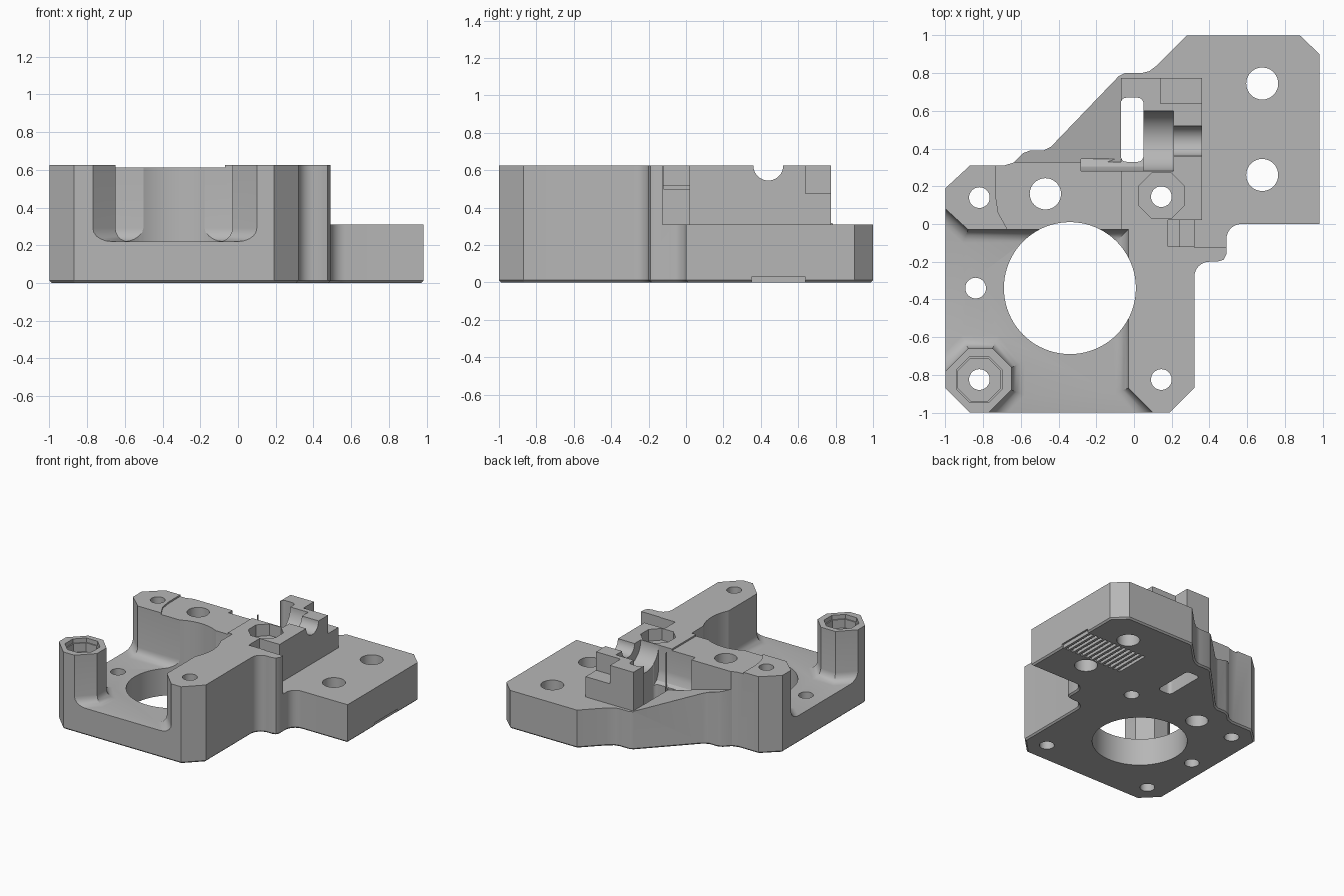
import bpy, bmesh
from math import cos, sin, pi, radians

cube = bpy.data.objects.get("Cube")
if cube:
    bpy.data.objects.remove(cube, do_unlink=True)

grey = bpy.data.materials.new("light_grey_plastic")
grey.use_nodes = True
colour = (0.47, 0.47, 0.47, 1)
grey.diffuse_color = colour
grey.node_tree.nodes["Principled BSDF"].inputs["Base Color"].default_value = colour


def arc(cx, cy, r, a0, a1, n):
    """Points along an arc, angles in degrees."""
    return [(cx + r * cos(radians(a0 + (a1 - a0) * i / n)),
             cy + r * sin(radians(a0 + (a1 - a0) * i / n))) for i in range(n + 1)]


def circle(cx, cy, r, n=32, turn=0):
    return arc(cx, cy, r, turn, turn + 360 * (n - 1) / n, n - 1)


def rect(x0, x1, y0, y1):
    return [(x0, y0), (x1, y0), (x1, y1), (x0, y1)]


def prism(name, outlines, lo, hi, axis="z", bevel=0, segments=1):
    """Extrude outlines along an axis; optionally bevel the rim at lo."""
    place = {"z": lambda a, b, h: (a, b, h),
             "x": lambda a, b, h: (h, a, b),
             "y": lambda a, b, h: (a, h, b)}[axis]
    bm = bmesh.new()
    rims = []
    for pts in outlines:
        low = [bm.verts.new(place(a, b, lo)) for a, b in pts]
        top = [bm.verts.new(place(a, b, hi)) for a, b in pts]
        base = bm.faces.new(low)
        bm.faces.new(top)
        for i in range(len(pts)):
            j = (i + 1) % len(pts)
            bm.faces.new((low[i], low[j], top[j], top[i]))
        rims += list(base.edges)
    bmesh.ops.recalc_face_normals(bm, faces=bm.faces)
    if bevel:
        bmesh.ops.bevel(bm, geom=rims, offset=bevel, segments=segments,
                        profile=0.5, affect="EDGES", clamp_overlap=False)
    mesh = bpy.data.meshes.new(name)
    bm.to_mesh(mesh)
    bm.free()
    mesh.materials.append(grey)
    obj = bpy.data.objects.new(name, mesh)
    bpy.context.collection.objects.link(obj)
    return obj


# Main housing block, with rounded inner corners on the right side
outline = ([(-0.87, -1), (0.19, -1), (0.32, -0.87)]
           + arc(0.40, -0.28, 0.08, 180, 90, 8)
           + [(0.44, -0.2), (0.475, -0.19), (0.49, -0.16)]
           + arc(0.57, -0.08, 0.08, 180, 90, 8)
           + [(0.985, 0), (0.985, 0.9), (0.88, 1), (0.28, 1)]
           + [(0.12, 0.84), (0.08, 0.81), (0.04, 0.8), (-0.05, 0.8), (-0.08, 0.785)]
           + [(-0.44, 0.41), (-0.48, 0.39), (-0.55, 0.39), (-0.59, 0.375)]
           + [(-0.64, 0.325), (-0.69, 0.31), (-0.87, 0.31), (-1, 0.19), (-1, -0.87)])
body = prism("housing_body", [outline], 0, 0.625, bevel=0.012)


def cut(*args, **kw):
    cutter = prism("cutter", *args, **kw)
    cutter.hide_render = True
    mod = body.modifiers.new("cut", "BOOLEAN")
    mod.operation = "DIFFERENCE"
    mod.solver = "EXACT"
    mod.object = cutter
    bpy.context.view_layer.objects.active = body
    bpy.ops.object.modifier_apply(modifier=mod.name)
    bpy.data.objects.remove(cutter, do_unlink=True)


# Low mounting plate around the tower
cut([[(0.32, -0.125), (1.2, -0.125), (1.2, 1.2), (-0.08, 1.2),
      (-0.08, 0.775), (0.36, 0.775), (0.36, 0.02), (0.32, 0.02)]], 0.31, 1)
# Sloped ledge along the diagonal back wall, and the cove above it
cut([[(-0.07, 0.312), (-0.07, 1), (-0.75, 1), (-0.75, 0.5)]], 0.33, 1.2, axis="y")
cut([[(0.28, 1), (0.28, 0.43), (0.287, 0.39), (0.305, 0.35), (0.345, 0.32), (0.345, 1)]],
    -0.28, 0.05, axis="x")
# Slightly lowered top of the back bridge
cut([[(-0.07, -0.2), (-0.07, 0.5), (-0.735, 0.5), (-0.735, 0.16),
      (-0.72, 0.06), (-0.67, -0.03), (-0.67, -0.2)]], 0.612, 1)
# Open motor bay with rounded floor edges around the corner post
cut([[(-0.77, -1.3), (0.1, -1.3), (0.1, -1), (-0.03, -0.87), (-0.03, -0.03),
      (-0.88, -0.03), (-1, 0.08), (-1.3, 0.08), (-1.3, -0.78), (-1, -0.78),
      (-0.88, -0.66), (-0.75, -0.66), (-0.65, -0.76), (-0.65, -0.88), (-0.77, -1)]],
    0.22, 1, bevel=0.07, segments=5)
# Motor opening
cut([circle(-0.34, -0.34, 0.35, 80)], -1, 1)
# Stepped top of the tower
cut([rect(0.14, 0.6, 0.64, 0.9)], 0.475, 1)
# Rounded filament slot
cut([arc(0.02, 0.64, 0.03, 0, 90, 5) + arc(-0.04, 0.64, 0.03, 90, 180, 5)
     + arc(-0.04, 0.36, 0.03, 180, 270, 5) + arc(0.02, 0.36, 0.03, 270, 360, 5)], -1, 1)
# Bearing seat and shaft groove
cut([circle(0.44, 0.625, 0.16, 48)], 0.03, 0.21, axis="x")
cut([circle(0.44, 0.625, 0.08, 40)], 0.2, 0.5, axis="x")
# Stepped notch beside the nut pocket
cut([rect(0.18, 0.25, -0.12, 0.02)], 0.52, 1)
cut([rect(0.24, 0.4, -0.12, 0.02)], 0.5, 1)
# Octagonal pockets for nuts
cut([circle(0.145, 0.15, 0.132, 8, 22.5)], 0.53, 1)
for radius, floor in ((0.132, 0.59), (0.122, 0.52)):
    cut([circle(-0.82, -0.825, radius, 8, 22.5)], floor, 1)

# Screw holes
for x, y, r in ((-0.82, 0.14, 0.055), (-0.84, -0.34, 0.055), (0.145, -0.825, 0.055),
                (-0.82, -0.825, 0.055), (0.145, 0.145, 0.055), (-0.47, 0.16, 0.083),
                (0.68, 0.745, 0.085), (0.68, 0.26, 0.085)):
    cut([circle(x, y, r)], -1, 1)

# Row of grip grooves under the mounting plate
cut([rect(0.97 - 0.045 * i, 0.995 - 0.045 * i, 0.35, 0.64) for i in range(13)], -0.1, 0.03)

bpy.ops.object.select_all(action="DESELECT")
body.select_set(True)
bpy.context.view_layer.objects.active = body
bpy.ops.object.shade_smooth_by_angle(angle=radians(28))
